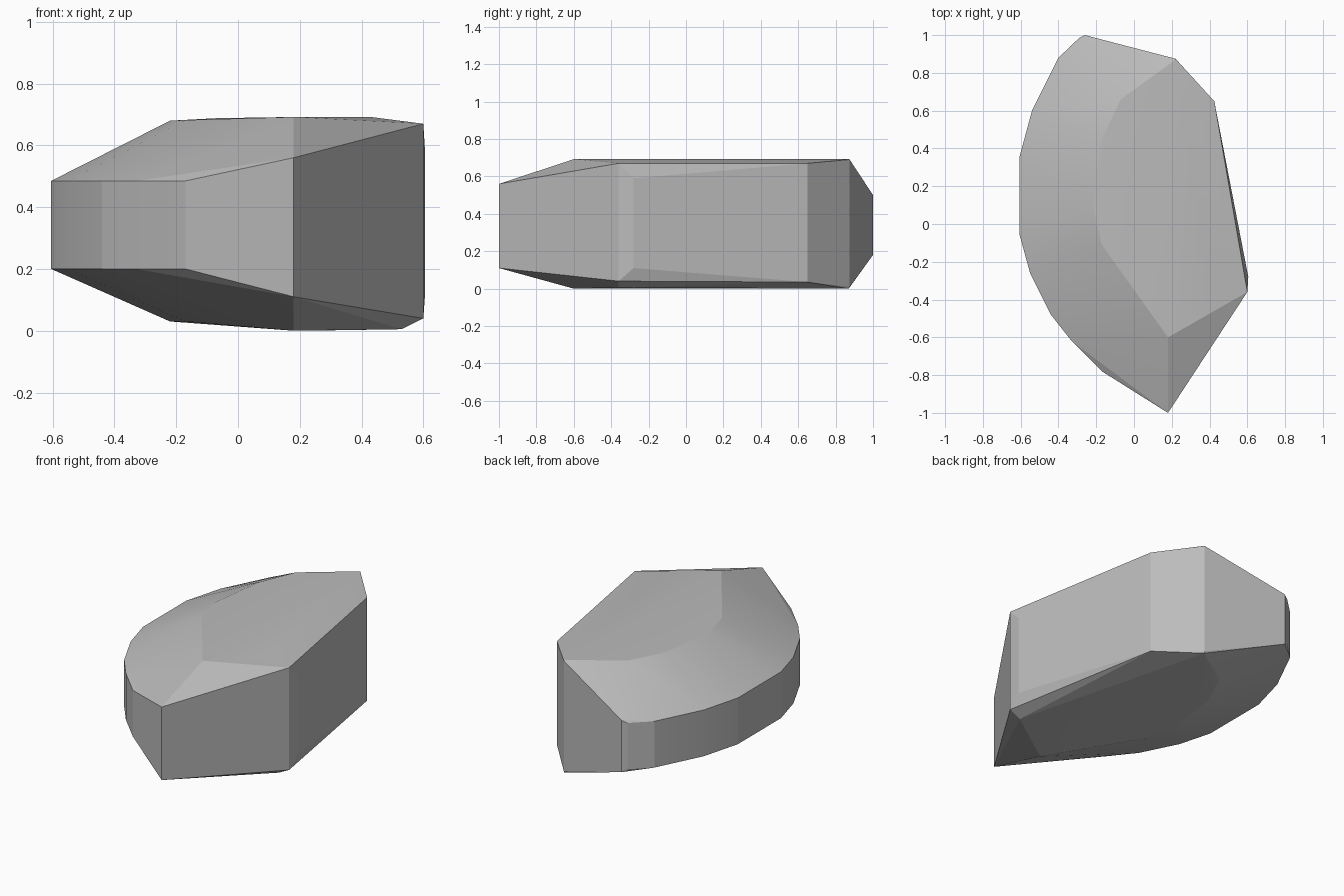
import bpy
import bmesh

cube = bpy.data.objects.get("Cube")
if cube:
    bpy.data.objects.remove(cube, do_unlink=True)

# Stone material
stone = bpy.data.materials.new("stone grey")
stone.use_nodes = True
grey = (0.5, 0.5, 0.5, 1)
stone.diffuse_color = grey
bsdf = stone.node_tree.nodes["Principled BSDF"]
bsdf.inputs["Base Color"].default_value = grey
bsdf.inputs["Roughness"].default_value = 0.9

# Pointed, straight side of the rim: x, y, lower z, upper z
sharp_rim = [
    (0.18, -1.0, 0.11, 0.56),
    (0.6, -0.36, 0.04, 0.67),
    (0.605, -0.28, 0.11, 0.59),
    (0.425, 0.65, 0.035, 0.67),
    (0.22, 0.875, 0.01, 0.69),
    (-0.26, 1.0, 0.18, 0.5),
]

# Rounded side of the rim, all at one height band
round_rim = [
    (-0.29, 0.985), (-0.4, 0.88), (-0.54, 0.6), (-0.605, 0.36),
    (-0.605, -0.06), (-0.55, -0.26), (-0.44, -0.48),
    (-0.33, -0.62), (-0.17, -0.78),
]
rim = sharp_rim + [(x, y, 0.2, 0.485) for x, y in round_rim]

# Edge of the inset plateau shared by the top and the underside
plateau = [
    (0.18, -0.6, 0.692), (0.22, 0.87, 0.692), (-0.07, 0.66, 0.688),
    (-0.17, 0.45, 0.682), (-0.22, 0.1, 0.68), (-0.17, -0.11, 0.682),
]

points = [(x, y, z) for x, y, low, high in rim for z in (low, high)]
for x, y, z in plateau:
    points += [(x, y, z), (x, y, 0.03 if x < 0 else 0.0)]
points += [(0.43, -0.36, 0.692), (0.53, -0.36, 0.005)]

# Wrap the rim and plateaus into one faceted boulder
bm = bmesh.new()
for p in points:
    bm.verts.new(p)
hull = bmesh.ops.convex_hull(bm, input=bm.verts)
loose = [v for v in bm.verts if not v.link_faces]
bmesh.ops.delete(bm, geom=loose, context='VERTS')
bmesh.ops.recalc_face_normals(bm, faces=bm.faces)
mesh = bpy.data.meshes.new("boulder")
bm.to_mesh(mesh)
bm.free()
mesh.materials.append(stone)
boulder = bpy.data.objects.new("boulder", mesh)
bpy.context.collection.objects.link(boulder)

# Soften only the shallow facets
bpy.context.view_layer.objects.active = boulder
boulder.select_set(True)
bpy.ops.object.shade_smooth_by_angle(angle=0.2)
